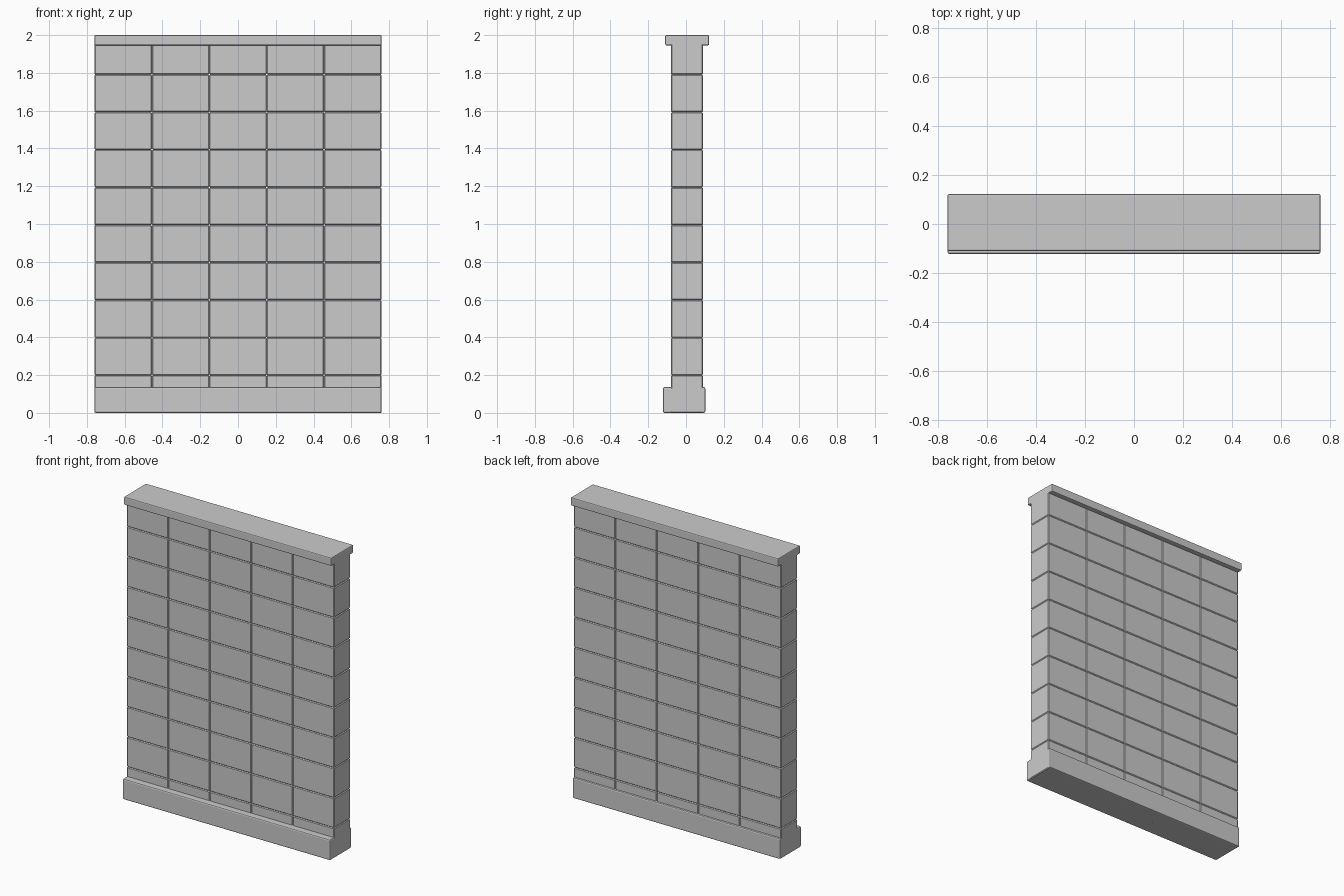
import bpy, bmesh

if "Cube" in bpy.data.objects:
    bpy.data.objects.remove(bpy.data.objects["Cube"])

HALF = 0.76              # half wall width
Y0, Y1 = -0.08, 0.09     # block front and back faces
COLS, ROWS = 5, 10
ROW_H = 0.199


def add_box(bm, lo, hi, bevel, segments=1):
    """Add a box with bevelled edges between two corners."""
    verts = bmesh.ops.create_cube(bm, size=1)["verts"]
    for v in verts:
        for i in range(3):
            v.co[i] = lo[i] if v.co[i] < 0 else hi[i]
    edges = list({e for v in verts for e in v.link_edges})
    bmesh.ops.bevel(bm, geom=edges, offset=bevel, segments=segments,
                    profile=0.5, affect='EDGES')


def make_object(name, boxes, bevel, segments=1):
    bm = bmesh.new()
    for lo, hi in boxes:
        add_box(bm, lo, hi, bevel, segments)
    mesh = bpy.data.meshes.new(name)
    bm.to_mesh(mesh)
    bm.free()
    ob = bpy.data.objects.new(name, mesh)
    bpy.context.collection.objects.link(ob)
    return ob


# Courses of stacked blocks with bevelled joints
block_w = 2 * HALF / COLS
for r in range(ROWS):
    z0, z1 = r * ROW_H, (r + 1) * ROW_H
    boxes = [((-HALF + c * block_w, Y0, z0),
              (-HALF + (c + 1) * block_w, Y1, z1)) for c in range(COLS)]
    make_object(f"block_course_{r + 1}", boxes, 0.005)

# Plinth at the foot, deeper at the front
make_object("base_plinth", [((-HALF, -0.122, 0), (HALF, 0.102, 0.137))], 0.008, 2)

# Coping along the top, deeper at the back
make_object("top_coping", [((-HALF, -0.11, 1.946), (HALF, 0.122, 2.0))], 0.006, 2)
